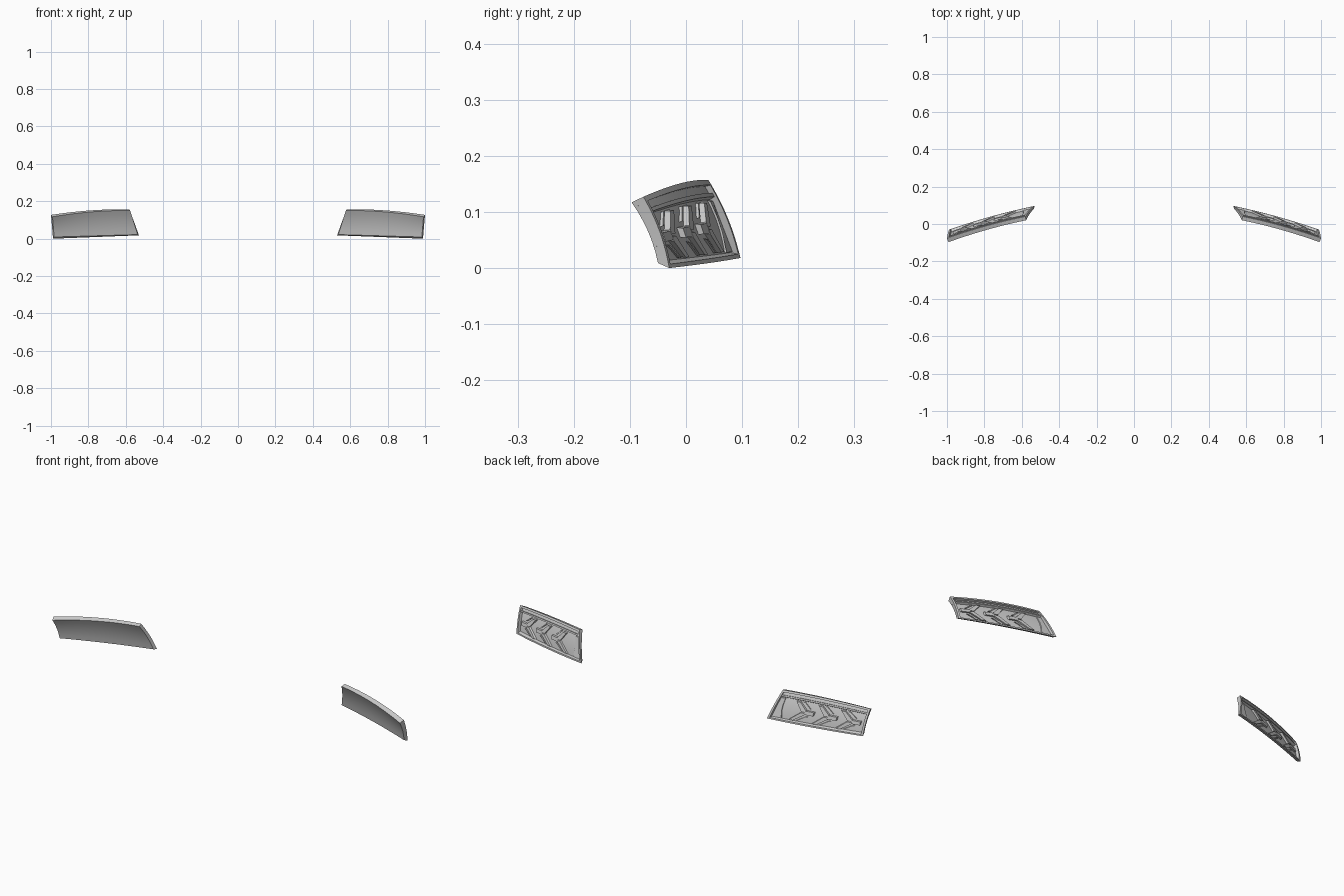
import bpy, bmesh
from mathutils import Vector as V

if "Cube" in bpy.data.objects:
    bpy.data.objects.remove(bpy.data.objects["Cube"])

# Corner positions of the right panel: front skin and back rim
# order: bottom inner, bottom outer, top inner, top outer
FRONT = [V((.537, .078, .022)), V((.983, -.050, .009)), V((.577, .020, .151)), V((.992, -.097, .117))]
BACK = [V((.530, .097, .018)), V((.989, -.030, .000)), V((.581, .040, .157)), V((1.0, -.076, .127))]


def surf(u, v, d):
    """Point on the curved panel: u inner-outer, v bottom-top, d front-back."""
    def quad(c):
        return c[0].lerp(c[1], u).lerp(c[2].lerp(c[3], u), v)
    p = quad(FRONT).lerp(quad(BACK), d)
    bu, bv = 4 * u * (1 - u), 4 * v * (1 - v)
    return p + V((0, .008 * bu + .006 * bv, .009 * bu * v + .002 * bv))


def block(bm, u0, u1, v0, v1, d0, d1, nu=1, nv=1, bev=0):
    """Curved slab following the panel surface; bev slopes the back edge at the bottom."""
    g = {}
    for i in range(nu + 1):
        for j in range(nv + 1):
            for k, d in enumerate((d0, d1)):
                v = v0 + (v1 - v0) * j / nv
                if k and j == 0:
                    v += bev
                g[i, j, k] = bm.verts.new(surf(u0 + (u1 - u0) * i / nu, v, d))
    for i in range(nu):
        for j in range(nv):
            for k in (0, 1):
                bm.faces.new([g[i, j, k], g[i + 1, j, k], g[i + 1, j + 1, k], g[i, j + 1, k]])
        for j in (0, nv):
            bm.faces.new([g[i, j, 0], g[i + 1, j, 0], g[i + 1, j, 1], g[i, j, 1]])
    for j in range(nv):
        for i in (0, nu):
            bm.faces.new([g[i, j, 0], g[i, j + 1, 0], g[i, j + 1, 1], g[i, j, 1]])


def prism(bm, pts, d0, d1, taper=.82):
    """Raised polygon on the panel with sloping sides."""
    cu = sum(p[0] for p in pts) / len(pts)
    cv = sum(p[1] for p in pts) / len(pts)
    lo = [bm.verts.new(surf(u, v, d0)) for u, v in pts]
    hi = [bm.verts.new(surf(cu + (u - cu) * taper, cv + (v - cv) * taper, d1)) for u, v in pts]
    bm.faces.new(lo)
    bm.faces.new(hi)
    n = len(pts)
    for i in range(n):
        j = (i + 1) % n
        bm.faces.new([lo[i], lo[j], hi[j], hi[i]])


def finish(bm, name):
    bmesh.ops.recalc_face_normals(bm, faces=bm.faces)
    me = bpy.data.meshes.new(name)
    bm.to_mesh(me)
    bm.free()
    ob = bpy.data.objects.new(name, me)
    bpy.context.collection.objects.link(ob)
    ob.modifiers.new("mirror", 'MIRROR').use_mirror_merge = False
    bpy.context.view_layer.objects.active = ob
    ob.select_set(True)
    bpy.ops.object.shade_smooth_by_angle(angle=.5)
    ob.select_set(False)


# Smooth outer skin
bm = bmesh.new()
block(bm, 0, 1, 0, 1, 0, .3, 14, 6)
finish(bm, "front_panel")

# Raised border around the back
bm = bmesh.new()
block(bm, 0, 1, 0, .05, .2, 1, 14)
block(bm, 0, 1, .93, 1, .2, 1, 14)
block(bm, 0, .022, .05, .93, .2, 1, 1, 6)
block(bm, .978, 1, .05, .93, .2, 1, 1, 6)
finish(bm, "back_rim")

# Stepped ledge below the top border
bm = bmesh.new()
block(bm, .022, .978, .75, .83, .2, .8, 14, 1, .03)
block(bm, .022, .978, .83, .93, .2, .5, 14)
finish(bm, "top_ledge")

# Sloping filler at the inner end
bm = bmesh.new()
prism(bm, [(.022, .05), (.13, .05), (.10, .3), (.085, .5), (.075, .75), (.022, .75)], .2, .5, .95)
finish(bm, "inner_end_pad")

# Three branching ribs on the back
bm = bmesh.new()
for c in (.34, .59, .84):
    m, h = .40, .07
    for s, end in ((1, .73), (-1, .07)):
        prism(bm, [(c - .135, end), (c - .085, end), (c + .02, m + s * h), (c + .02, m), (c - .03, m)], .2, .8, .88)
    prism(bm, [(c, m - h), (c + .11, m - h), (c + .11, m + h), (c, m + h)], .2, .78, .88)
    # thin parallel arms lining each recess
    for end in (.73, .07):
        s = 1 if end > m else -1
        prism(bm, [(c - .055, end), (c - .035, end), (c + .055, m + s * .13), (c + .035, m + s * .13)], .2, .55, .9)
finish(bm, "back_ribs")
